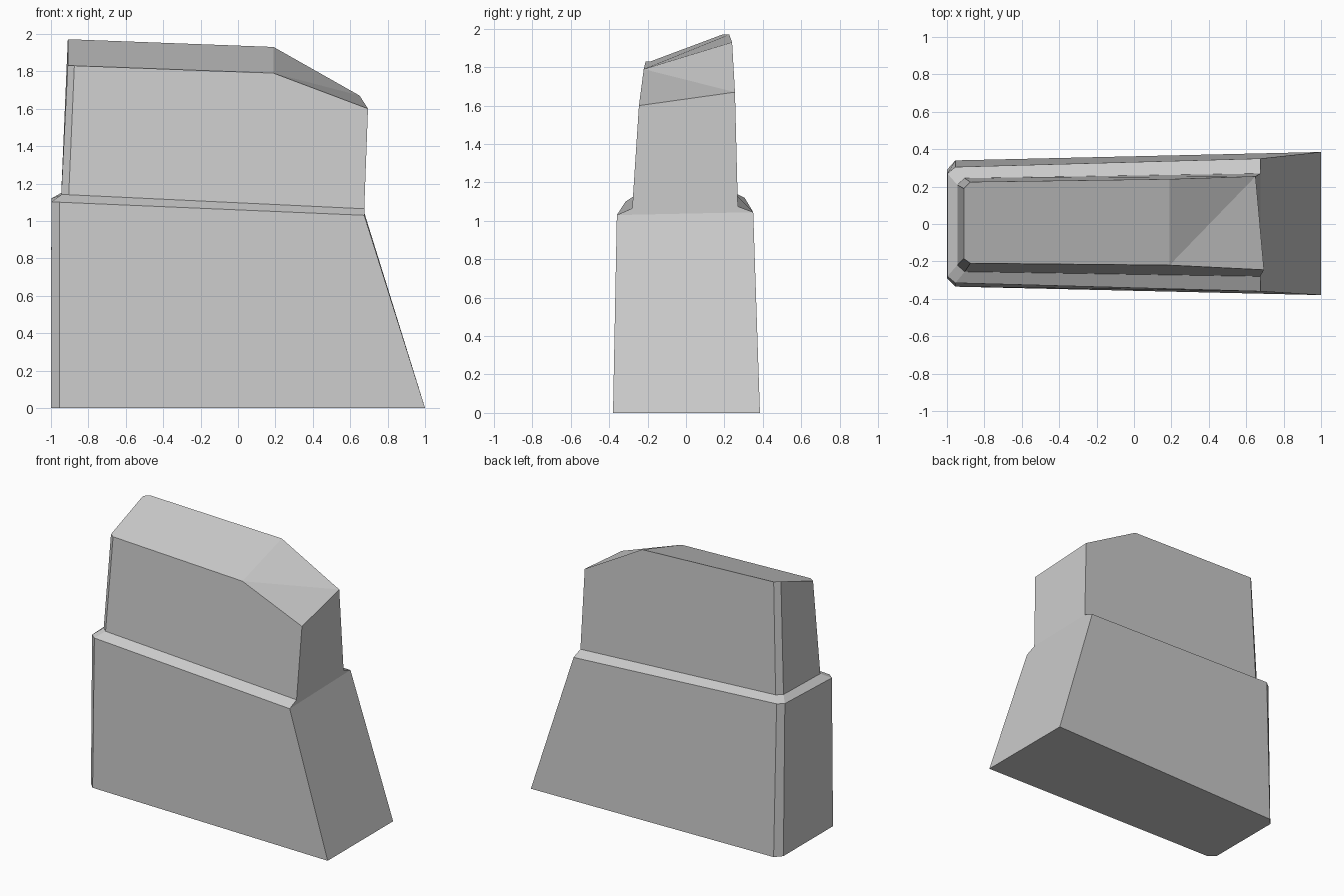
import bpy
import bmesh

if "Cube" in bpy.data.objects:
    bpy.data.objects.remove(bpy.data.objects["Cube"], do_unlink=True)

grey = bpy.data.materials.new("stone grey")
grey.use_nodes = True
colour = (0.6, 0.6, 0.6, 1)
grey.diffuse_color = colour
grey.node_tree.nodes["Principled BSDF"].inputs["Base Color"].default_value = colour

bm = bmesh.new()


def ring(*points):
    return [bm.verts.new(p) for p in points]


def bridge(a, b):
    for i in range(len(a)):
        j = (i + 1) % len(a)
        bm.faces.new((a[i], a[j], b[j], b[i]))


# Outlines: front left, front right, back right, back left, then the chamfered left end
base = ring((-0.955, -0.335, 0), (1, -0.38, 0), (1, 0.385, 0),
            (-0.955, 0.34, 0), (-1, 0.29, 0), (-1, -0.29, 0))
shoulder = ring((-0.955, -0.315, 1.10), (0.675, -0.36, 1.03), (0.675, 0.35, 1.045),
                (-0.955, 0.305, 1.12), (-0.998, 0.27, 1.12), (-0.998, -0.28, 1.10))
ledge = ring((-0.905, -0.255, 1.14), (0.675, -0.28, 1.065), (0.675, 0.27, 1.075),
             (-0.905, 0.245, 1.15), (-0.945, 0.21, 1.15), (-0.945, -0.22, 1.14))
top = ring((-0.875, -0.21, 1.83), (0.695, -0.245, 1.60), (0.65, 0.255, 1.67),
           (-0.875, 0.225, 1.97), (-0.91, 0.19, 1.97), (-0.91, -0.185, 1.83))
bend_front, bend_back = ring((0.19, -0.22, 1.79), (0.19, 0.24, 1.93))

# Lower block and sloping ledge
bm.faces.new(base[::-1])
bridge(base, shoulder)
bridge(shoulder, ledge)

# Upper block walls; the long walls follow the bend in the roof
for i in range(len(top)):
    j = (i + 1) % len(top)
    bend = {0: [bend_front], 2: [bend_back]}.get(i, [])
    bm.faces.new([ledge[i], ledge[j], top[j]] + bend + [top[i]])

# Roof: one long slope and a folded corner
bm.faces.new((top[0], bend_front, bend_back, top[3], top[4], top[5]))
bm.faces.new((bend_front, top[1], top[2]))
bm.faces.new((bend_front, top[2], bend_back))

bmesh.ops.recalc_face_normals(bm, faces=bm.faces)
mesh = bpy.data.meshes.new("stepped_block")
bm.to_mesh(mesh)
bm.free()
mesh.materials.append(grey)
block = bpy.data.objects.new("stepped_block", mesh)
bpy.context.collection.objects.link(block)
